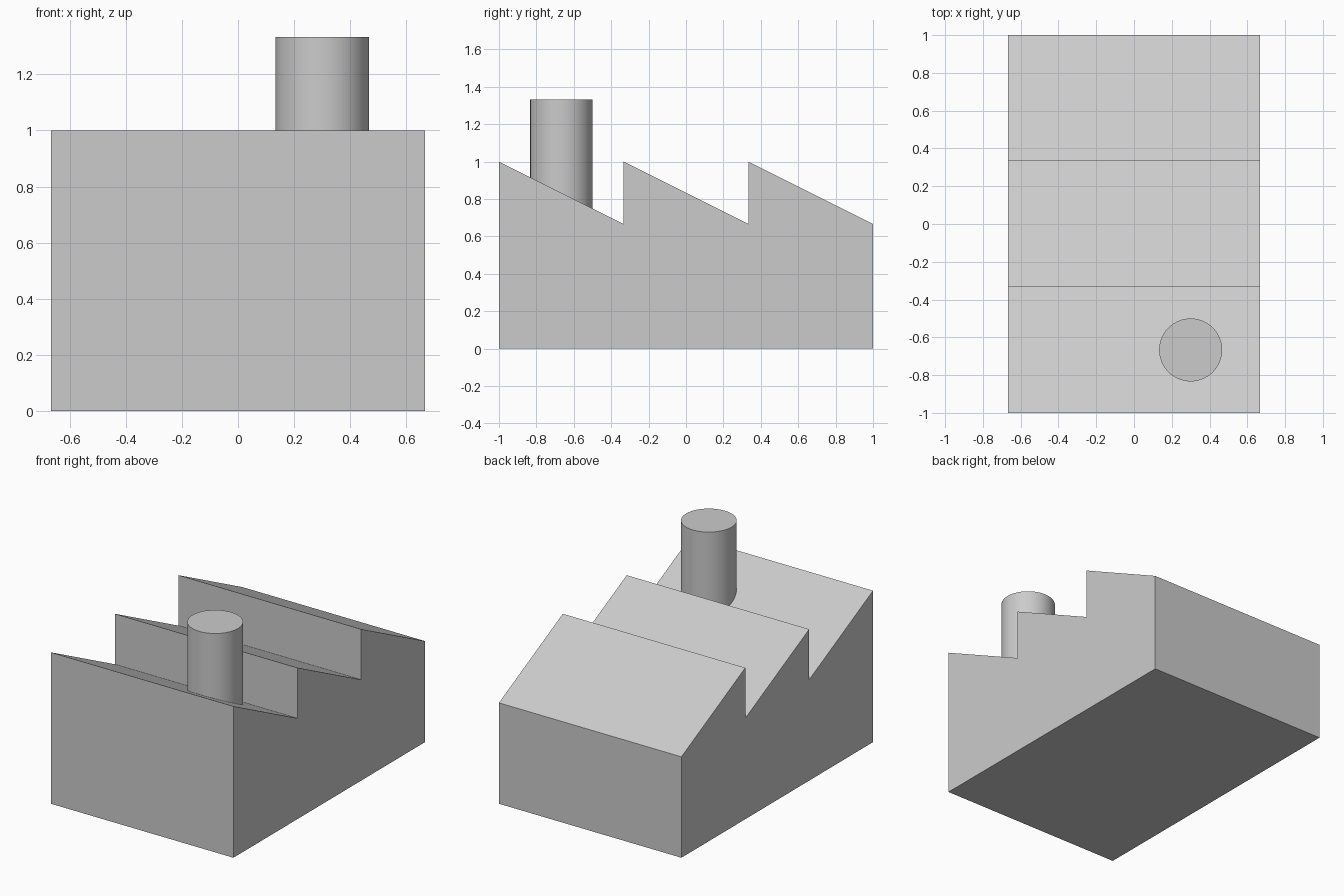
import bpy, bmesh, math

cube = bpy.data.objects.get("Cube")
if cube:
    bpy.data.objects.remove(cube, do_unlink=True)

grey = bpy.data.materials.new("light_grey")
grey.use_nodes = True
colour = (0.6, 0.6, 0.6, 1)
grey.diffuse_color = colour
grey.node_tree.nodes["Principled BSDF"].inputs["Base Color"].default_value = colour

HALF_WIDTH = 2 / 3
BAYS = 3
BAY = 2 / BAYS
EAVES, RIDGE = 2 / 3, 1

# Factory hall: sawtooth side profile extruded across the width
profile = [(1, 0), (-1, 0)]
for i in range(BAYS):
    start = -1 + i * BAY
    profile += [(start, RIDGE), (start + BAY, EAVES)]

bm = bmesh.new()
side = bm.faces.new([bm.verts.new((-HALF_WIDTH, y, z)) for y, z in profile])
extruded = bmesh.ops.extrude_face_region(bm, geom=[side])["geom"]
bmesh.ops.translate(bm, vec=(2 * HALF_WIDTH, 0, 0),
                    verts=[v for v in extruded if isinstance(v, bmesh.types.BMVert)])
bmesh.ops.recalc_face_normals(bm, faces=bm.faces)
mesh = bpy.data.meshes.new("factory_hall")
bm.to_mesh(mesh)
bm.free()
hall = bpy.data.objects.new("factory_hall", mesh)
bpy.context.collection.objects.link(hall)
mesh.materials.append(grey)

# Chimney: round stack rising through the front roof slope
base, top = EAVES, 4 / 3
bpy.ops.mesh.primitive_cylinder_add(vertices=64, radius=1 / 6, depth=top - base,
                                    location=(0.3, -2 / 3, (base + top) / 2))
chimney = bpy.context.object
chimney.name = "chimney"
chimney.data.materials.append(grey)
bpy.ops.object.shade_smooth_by_angle(angle=math.radians(30))
